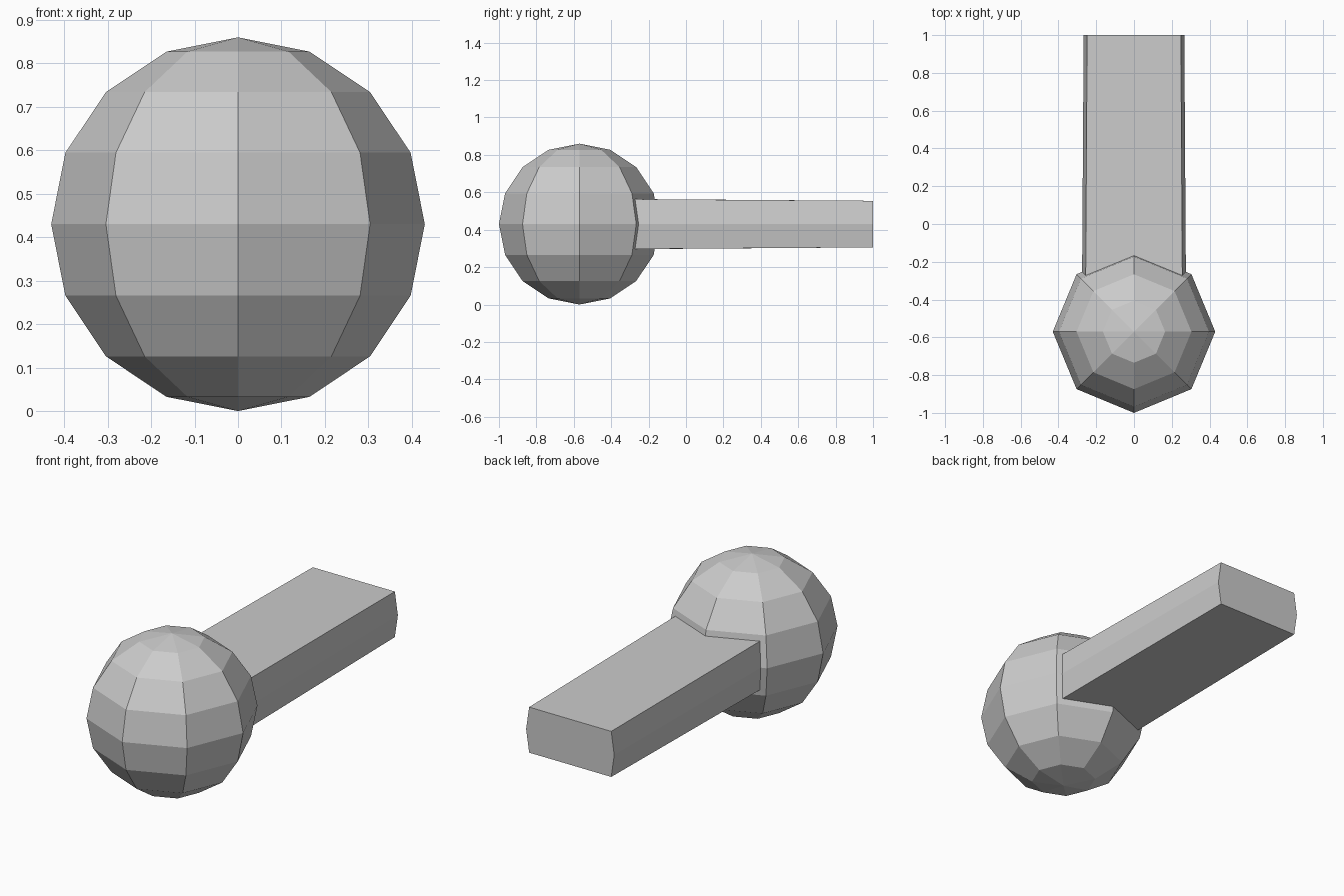
import bpy, bmesh
from mathutils import Matrix

if "Cube" in bpy.data.objects:
    bpy.data.objects.remove(bpy.data.objects["Cube"])

R = 0.43
CENTRE_Y, CENTRE_Z = -0.57, 0.43

bm = bmesh.new()

# Low-poly ball, corners on the axes
bmesh.ops.create_uvsphere(bm, u_segments=8, v_segments=8, radius=R)

# Inset the four back faces around the equator to form the bar's root
root = [f for f in bm.faces
        if f.calc_center_median().y > 0.3 and abs(f.calc_center_median().z) < 0.12]
bmesh.ops.inset_region(bm, faces=root, thickness=0.032, use_even_offset=True)

# Extrude the root into a slightly tapering bar with a flat end
res = bmesh.ops.extrude_face_region(bm, geom=root)
for v in (g for g in res["geom"] if isinstance(g, bmesh.types.BMVert)):
    v.co.x *= 0.97
    v.co.z *= 0.935
    v.co.y = 1.0 - CENTRE_Y
old = [f for f in root if f.is_valid]
if old:
    bmesh.ops.delete(bm, geom=old, context='FACES')

bmesh.ops.recalc_face_normals(bm, faces=bm.faces[:])
bmesh.ops.transform(bm, matrix=Matrix.Translation((0, CENTRE_Y, CENTRE_Z)), verts=bm.verts[:])

mesh = bpy.data.meshes.new("ball_with_bar")
bm.to_mesh(mesh)
bm.free()
bpy.context.collection.objects.link(bpy.data.objects.new("ball_with_bar", mesh))
